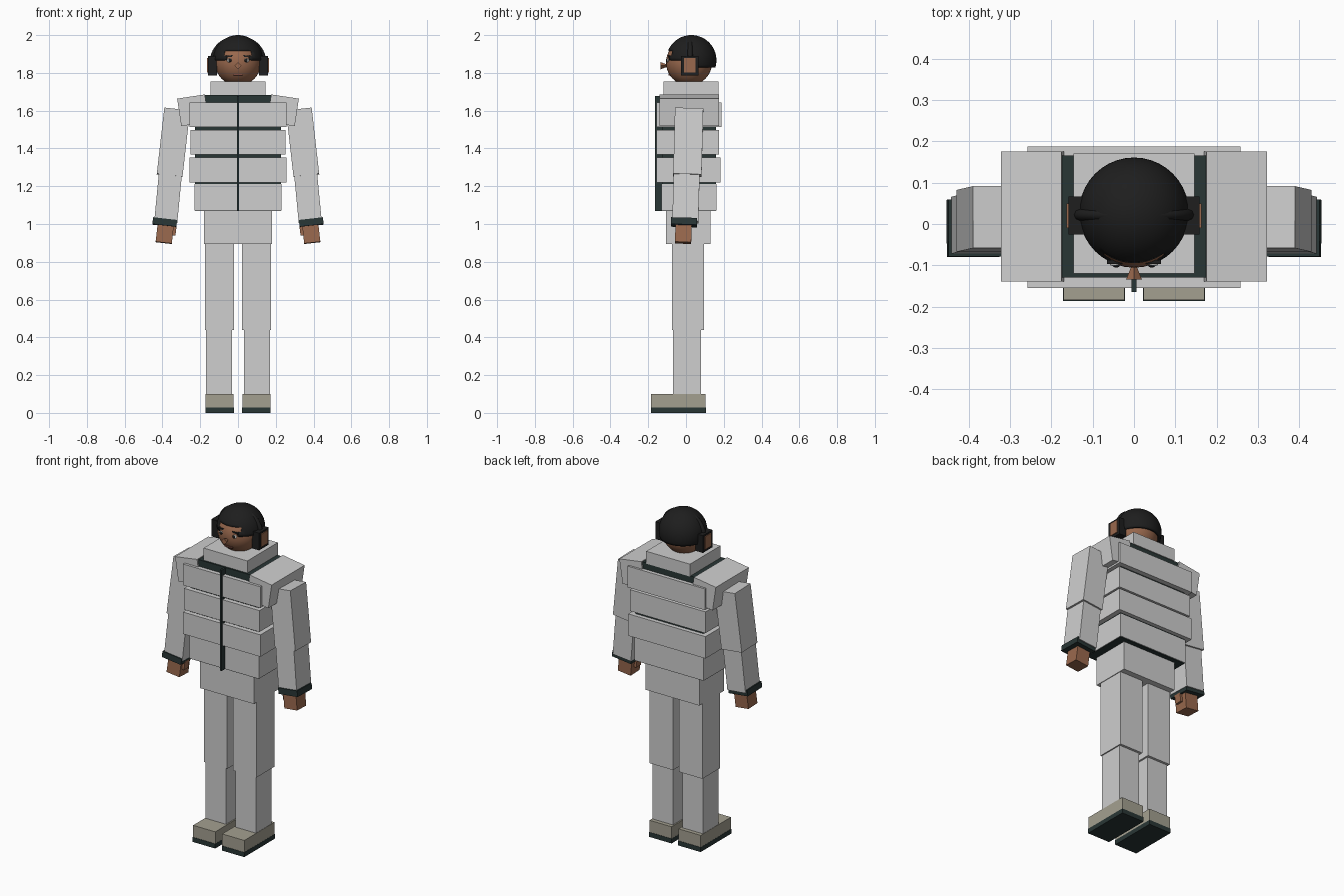
import bpy, bmesh, math
from mathutils import Matrix, Vector

if "Cube" in bpy.data.objects:
    bpy.data.objects.remove(bpy.data.objects["Cube"])


def mat(name, r, g, b):
    m = bpy.data.materials.new(name)
    m.diffuse_color = (r, g, b, 1)
    m.use_nodes = True
    m.node_tree.nodes["Principled BSDF"].inputs["Base Color"].default_value = m.diffuse_color
    return m


GREY = mat("light_grey_cloth", 0.62, 0.62, 0.62)
DARK = mat("dark_trim", 0.022, 0.037, 0.036)
SKIN = mat("skin", 0.32, 0.14, 0.075)
SHOE = mat("shoe_beige", 0.37, 0.35, 0.28)
HAIR = mat("black_hair", 0.013, 0.013, 0.013)
WHITE = mat("eye_white", 0.75, 0.75, 0.72)
LIP = mat("lip", 0.2, 0.07, 0.05)


def finish(name, bm, material, smooth=False):
    me = bpy.data.meshes.new(name)
    bm.to_mesh(me)
    bm.free()
    me.materials.append(material)
    if smooth:
        for p in me.polygons:
            p.use_smooth = True
    ob = bpy.data.objects.new(name, me)
    bpy.context.collection.objects.link(ob)
    return ob


def block(name, center, size, material, rx=0, ry=0):
    """Box with optional tilt in degrees about x and y."""
    bm = bmesh.new()
    m = (Matrix.Translation(center) @ Matrix.Rotation(math.radians(ry), 4, 'Y')
         @ Matrix.Rotation(math.radians(rx), 4, 'X') @ Matrix.Diagonal((*size, 1)))
    bmesh.ops.create_cube(bm, size=1, matrix=m)
    return finish(name, bm, material)


def span(name, x0, x1, y0, y1, z0, z1, material):
    return block(name, ((x0 + x1) / 2, (y0 + y1) / 2, (z0 + z1) / 2),
                 (x1 - x0, y1 - y0, z1 - z0), material)


def ball(name, center, radius, material, scale=(1, 1, 1), u=32, v=20, rule=None):
    bm = bmesh.new()
    m = Matrix.Translation(center) @ Matrix.Diagonal((*scale, 1))
    bmesh.ops.create_uvsphere(bm, u_segments=u, v_segments=v, radius=radius, matrix=m)
    if rule:
        gone = [f for f in bm.faces if not rule(f.calc_center_median())]
        bmesh.ops.delete(bm, geom=gone, context='FACES')
    return finish(name, bm, material, True)


# Pelvis and jacket
span("pelvis", -0.18, 0.18, -0.105, 0.13, 0.895, 1.09, GREY)
span("jacket_core", -0.228, 0.228, -0.128, 0.158, 1.068, 1.645, DARK)
span("jacket_hem", -0.231, 0.231, -0.131, 0.162, 1.071, 1.213, GREY)
for i, (w, y1, z0, z1) in enumerate([(0.258, 0.183, 1.22, 1.352),
                                     (0.252, 0.175, 1.368, 1.497),
                                     (0.258, 0.188, 1.514, 1.642)]):
    span(f"jacket_panel_{i}", -w, w, -0.155, y1, z0, z1, GREY)
span("collar_base", -0.174, 0.174, -0.13, 0.166, 1.64, 1.682, DARK)
span("collar", -0.146, 0.146, -0.12, 0.171, 1.68, 1.755, GREY)
span("zip", -0.006, 0.006, -0.165, -0.12, 1.07, 1.678, DARK)

# Limbs, both sides
for s, side in ((1, "right"), (-1, "left")):
    def limb(name, center, size, material, rx=0, ry=0):
        block(f"{side}_{name}", (s * center[0], center[1], center[2]), size,
              material, rx, s * ry)

    limb("sole", (0.097, -0.04, 0.014), (0.15, 0.292, 0.028), DARK)
    limb("shoe", (0.097, -0.04, 0.063), (0.148, 0.288, 0.073), SHOE)
    limb("lower_leg", (0.1, 0.005, 0.265), (0.138, 0.15, 0.35), GREY)
    limb("upper_leg", (0.098, 0.01, 0.67), (0.156, 0.17, 0.462), GREY)
    limb("shoulder", (0.238, 0.018, 1.602), (0.148, 0.315, 0.147), GREY, 0, 8.6)
    limb("upper_arm", (0.342, 0.012, 1.432), (0.137, 0.15, 0.352), GREY, -1.5, -6.5)
    limb("lower_arm", (0.37, 0.0, 1.14), (0.122, 0.138, 0.26), GREY, -1.5, -5.5)
    limb("cuff", (0.388, -0.01, 1.009), (0.128, 0.138, 0.036), DARK, -1.5, -6.5)
    limb("hand", (0.388, -0.014, 0.948), (0.086, 0.086, 0.096), SKIN, -2, -6.5)
    limb("thumb", (0.343, -0.02, 0.966), (0.03, 0.045, 0.052), SKIN, 0, -6.5)

    # Headset cups with coloured outer plates
    limb("ear_cup", (0.135, 0.02, 1.838), (0.048, 0.092, 0.104), HAIR)
    limb("ear_plate", (0.16, 0.02, 1.84), (0.008, 0.06, 0.078), SKIN)

# Head
HC = Vector((0, 0.016, 1.855))
ball("head", HC, 0.122, SKIN)


def hairline(c):
    """Short fringe over the face, longer at temples and back."""
    if c.y > 0.0:
        return c.z > 1.825
    return c.z > (1.912 if abs(c.x) < 0.068 else 1.865)


hair = ball("hair", (0, 0.028, 1.867), 0.133, HAIR, u=40, v=32, rule=hairline)
mod = hair.modifiers.new("thickness", 'SOLIDIFY')
mod.thickness = 0.016
mod.offset = -1

# Headset band: half ellipse over the head
cu = bpy.data.curves.new("headset_band", 'CURVE')
cu.dimensions = '3D'
cu.bevel_depth = 0.014
cu.bevel_resolution = 2
sp = cu.splines.new('POLY')
sp.points.add(20)
for i, p in enumerate(sp.points):
    a = math.pi * i / 20
    p.co = (0.135 * math.cos(a), 0.022, 1.86 + 0.123 * math.sin(a), 1)
cu.materials.append(HAIR)
band = bpy.data.objects.new("headset_band", cu)
bpy.context.collection.objects.link(band)


# Face details
def face_y(x, z):
    return HC.y - math.sqrt(max(0, 0.122 ** 2 - x * x - (z - HC.z) ** 2))


for s, side in ((1, "right"), (-1, "left")):
    y = face_y(0.045, 1.866)
    ball(f"{side}_eye", (s * 0.045, y, 1.866), 0.014, WHITE, (1, 0.4, 0.75), 16, 10)
    ball(f"{side}_pupil", (s * 0.043, y - 0.004, 1.866), 0.009, HAIR, (1, 0.5, 1), 12, 8)
    block(f"{side}_brow", (s * 0.046, face_y(0.046, 1.888), 1.888),
          (0.038, 0.009, 0.009), HAIR, 0, s * 6)
block("mouth", (0, face_y(0, 1.79) - 0.001, 1.79), (0.05, 0.008, 0.008), LIP)

# Four-sided nose, flaring outwards
bm = bmesh.new()
bmesh.ops.create_cone(bm, cap_ends=True, segments=4, radius1=0.019, radius2=0.003,
                      depth=0.04, matrix=Matrix.Translation((0, -0.114, 1.838))
                      @ Matrix.Rotation(math.radians(-90), 4, 'X'))
finish("nose", bm, SKIN)
